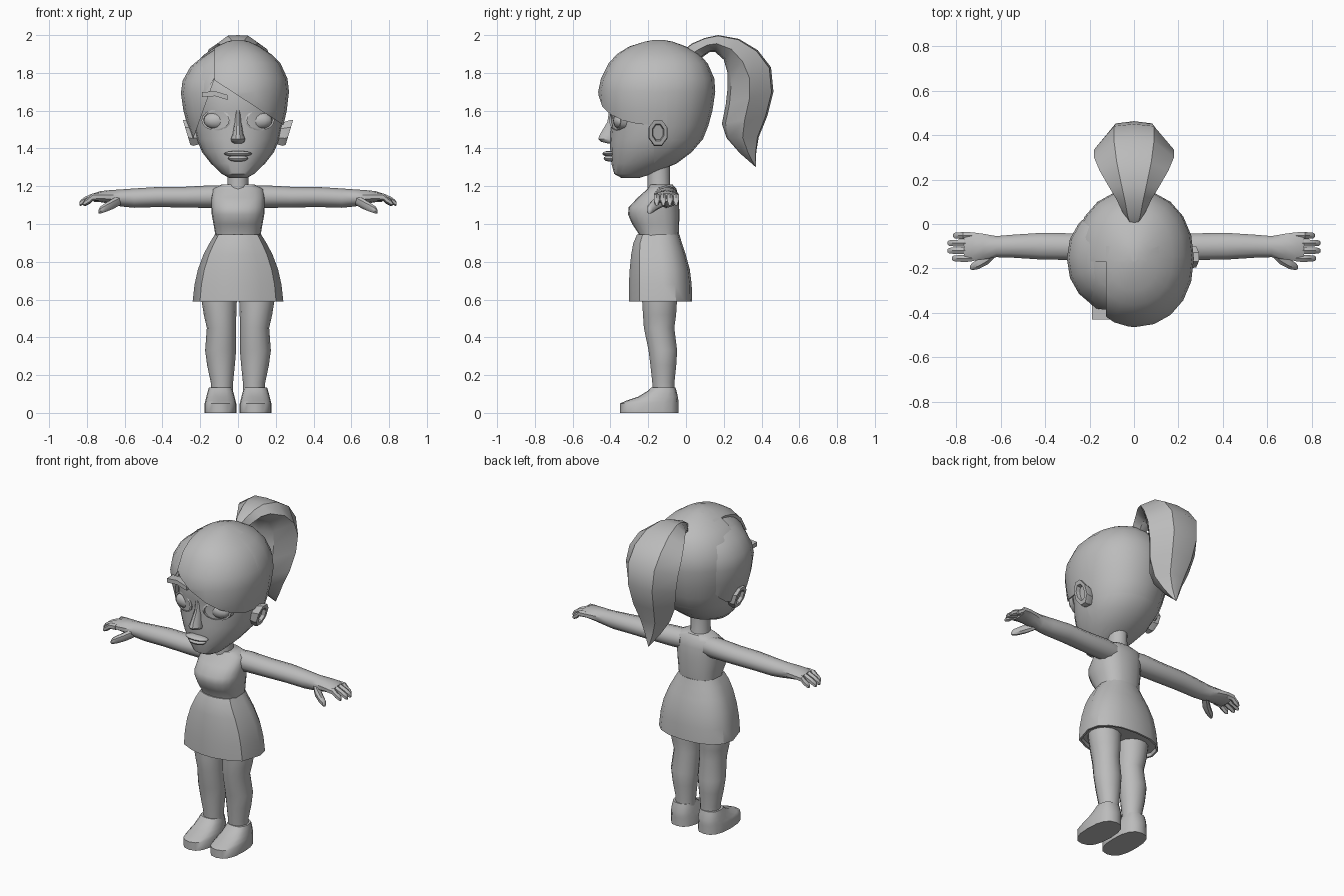
import bpy, bmesh, math
from mathutils import Vector

grey = bpy.data.materials.new("plain_grey")
grey.diffuse_color = (0.5, 0.5, 0.5, 1)


def finish(bm, name, angle=40):
    bmesh.ops.remove_doubles(bm, verts=bm.verts, dist=0.0005)
    bmesh.ops.recalc_face_normals(bm, faces=bm.faces)
    mesh = bpy.data.meshes.new(name)
    bm.to_mesh(mesh)
    bm.free()
    mesh.materials.append(grey)
    ob = bpy.data.objects.new(name, mesh)
    bpy.context.collection.objects.link(ob)
    bpy.ops.object.select_all(action='DESELECT')
    ob.select_set(True)
    bpy.context.view_layer.objects.active = ob
    bpy.ops.object.shade_smooth_by_angle(angle=math.radians(angle))
    return ob


def loft(rings):
    """Skin a list of equal-length rings and cap both ends."""
    bm = bmesh.new()
    vs = [[bm.verts.new(p) for p in r] for r in rings]
    n = len(vs[0])
    for a, b in zip(vs, vs[1:]):
        for i in range(n):
            j = (i + 1) % n
            bm.faces.new((a[i], a[j], b[j], b[i]))
    bm.faces.new(vs[0])
    bm.faces.new(vs[-1])
    return bm


def power(v, e):
    return math.copysign(abs(v) ** (2 / e), v)


def zring(z, w, yf, yb, xc=0, n=16, e=2.0):
    """Horizontal ring from half width, front y and back y."""
    out = []
    for i in range(n):
        a = math.tau * i / n
        out.append((xc + w * power(math.cos(a), e),
                    (yf + yb) / 2 + (yb - yf) / 2 * power(math.sin(a), e), z))
    return out


def xring(x, y, z, ry, rz, n=8, tilt=0):
    """Upright ring across the x axis."""
    return [(x + tilt * rz * math.sin(a), y + ry * math.cos(a), z + rz * math.sin(a))
            for a in (math.tau * (i + 0.5) / n for i in range(n))]


def stack(rows, **kw):
    return loft([zring(*r, **kw) for r in rows])


def ellipsoid(name, centre, size, segs=14):
    bm = bmesh.new()
    bmesh.ops.create_uvsphere(bm, u_segments=segs, v_segments=8, radius=1)
    for v in bm.verts:
        v.co = Vector([c + s * k for c, s, k in zip(centre, size, v.co)])
    return finish(bm, name)


def keep(bm, point, normal):
    """Cut the mesh, keep the side the normal points to, close the cut."""
    geom = bm.verts[:] + bm.edges[:] + bm.faces[:]
    cut = bmesh.ops.bisect_plane(bm, geom=geom, plane_co=point, plane_no=normal,
                                 clear_inner=True)
    edges = [g for g in cut["geom_cut"] if isinstance(g, bmesh.types.BMEdge)]
    bmesh.ops.contextual_create(bm, geom=edges)


# face
JAW = [(1.243, .045, -.34, -.25), (1.265, .085, -.38, -.18), (1.32, .143, -.395, -.05),
       (1.38, .19, -.40, .03), (1.45, .22, -.405, .09)]
finish(stack(JAW + [(1.52, .235, -.40, .11), (1.60, .247, -.405, .12), (1.70, .25, -.42, .12),
                    (1.80, .22, -.38, .10), (1.88, .15, -.30, .0)], n=20, e=2.15), "face")

# hair: back of head, swept fringe and side lock cut from one skull shape
SKULL = JAW + [(1.52, .24, -.44, .118), (1.60, .258, -.455, .14), (1.70, .27, -.465, .155),
               (1.77, .262, -.45, .15), (1.85, .225, -.41, .115), (1.90, .175, -.365, .07),
               (1.94, .115, -.30, .0), (1.965, .06, -.22, -.07), (1.975, .02, -.17, -.12)]

back = stack(SKULL, n=20, e=2.15)
keep(back, (0, -.17, 0), (0, 1, 0))
finish(back, "back_hair")

fringe = stack(SKULL, n=20, e=2.15)
keep(fringe, (0, 0, 1.68), (.65, 0, 1))
keep(fringe, (-.125, 0, 0), (1, 0, -.05 * 0))
keep(fringe, (0, -.1, 0), (0, -1, 0))
finish(fringe, "swept_fringe")

for name, sx, sy, sz, lean in (("side_lock", 1.12, .84, .93, 2.8),
                               ("parting_lock", 1.03, .89, .965, 1.6)):
    lock = stack(SKULL, n=20, e=2.15)
    for v in lock.verts:
        v.co = (v.co.x * sx, -.155 + (v.co.y + .155) * sy, 1.6 + (v.co.z - 1.6) * sz)
    keep(lock, (-.12, 0, 1.78), (-lean, 0, 1))
    keep(lock, (-.10, 0, 0), (-1, 0, 0))
    keep(lock, (0, 0, 1.50 if sx > 1.1 else 1.74), (0, -.35, 1))
    finish(lock, name)

# ponytail: outer y, outer z, inner y, inner z, half width
TAIL = [(.0, 1.93, .05, 1.86, .035), (.03, 1.955, .09, 1.885, .055), (.10, 1.985, .125, 1.91, .08),
        (.17, 2.0, .155, 1.91, .11), (.28, 1.98, .20, 1.87, .155), (.38, 1.92, .22, 1.80, .18),
        (.45, 1.83, .22, 1.72, .18), (.463, 1.70, .21, 1.63, .165), (.43, 1.57, .19, 1.53, .14),
        (.385, 1.46, .215, 1.455, .10), (.372, 1.38, .285, 1.375, .055), (.37, 1.30, .365, 1.305, .004)]
rings = []
for yo, zo, yi, zi, w in TAIL:
    o, i = Vector((0, yo, zo)), Vector((0, yi, zi))
    rings.append([o.lerp(i, t) + Vector((w * k, 0, 0)) for k, t in
                  ((0, 0), (.5, .04), (1, .5), (.45, .92), (0, 1), (-.45, .92), (-1, .5), (-.5, .04))])
finish(loft(rings), "ponytail", 32)

# nose and lips
finish(stack([(1.60, .016, -.408, -.36), (1.54, .018, -.418, -.36), (1.475, .028, -.458, -.36),
              (1.45, .038, -.467, -.36), (1.435, .034, -.452, -.36), (1.425, .02, -.41, -.36)],
             n=10), "nose")
ellipsoid("upper_lip", (0, -.405, 1.372), (.075, .038, .015))
ellipsoid("lower_lip", (0, -.40, 1.347), (.055, .036, .017))

# eyebrow on the open side of the forehead
for k, (x0, x1, z0, z1) in enumerate(((-.19, -.12, 1.685, 1.69), (-.12, -.055, 1.69, 1.67))):
    finish(loft([[(x, y, z + d) for y, d in ((-.43, -.013), (-.43, .013), (-.33, .013), (-.33, -.013))]
                 for x, z in ((x0, z0), (x1, z1))]), "eyebrow_%d" % (k + 1))

for side, s in (("left", 1), ("right", -1)):
    # eyes with lids
    ellipsoid(side + "_eye", (s * .115, -.345, 1.548), (.068, .042, .046))
    lid = []
    for i in range(16):
        a = math.tau * i / 16
        c, d = math.cos(a), math.sin(a)
        y = -.362 + .03 * c
        lid.append([(s * (.115 + .078 * k * c), y + off, 1.55 + .056 * k * d)
                    for k, off in ((1, .02), (1, -.012), (.86, -.014), (.86, .02))])
    finish(loft(lid + [lid[0]]), side + "_eyelids")

    # ear with recessed bowl
    finish(loft([xring(s * x, -.148, z, ry, rz, 8, s * .3) for x, z, ry, rz in
                 ((.20, 1.48, .04, .055), (.255, 1.482, .054, .074), (.272, 1.485, .052, .072),
                  (.272, 1.485, .033, .048), (.25, 1.485, .028, .042))]), side + "_ear", 30)

    # arm and palm
    finish(loft([xring(s * x, y, z, ry, rz, 10) for x, y, z, ry, rz in
                 ((.08, -.11, 1.145, .062, .058), (.14, -.105, 1.145, .064, .060),
                  (.28, -.102, 1.142, .063, .055), (.42, -.10, 1.143, .063, .053),
                  (.55, -.10, 1.137, .054, .051), (.62, -.102, 1.138, .050, .045),
                  (.68, -.102, 1.143, .061, .036), (.73, -.102, 1.145, .068, .029),
                  (.765, -.102, 1.14, .066, .022))]), side + "_arm")
    # fingers
    for k, (y, tip) in enumerate(((-.155, .82), (-.12, .84), (-.086, .84), (-.052, .815))):
        finish(loft([xring(s * x, y, z, .017 * r, .019 * r, 6) for x, z, r in
                     ((.73, 1.145, 1), (.77, 1.142, 1.05), (tip - .03, 1.125, 1),
                      (tip - .008, 1.112, .85), (tip, 1.106, .45))]), "%s_finger_%d" % (side, k + 1))
    # thumb
    finish(loft([xring(s * x, y, z, ry, rz, 8) for x, y, z, ry, rz in
                 ((.62, -.115, 1.13, .03, .03), (.66, -.155, 1.108, .03, .03),
                  (.70, -.18, 1.088, .025, .026), (.73, -.192, 1.073, .017, .02),
                  (.738, -.195, 1.066, .008, .01))]), side + "_thumb")

    # leg
    finish(stack([(z, w, yf, yb, s * xc) for z, w, yf, yb, xc in
                  ((.11, .058, -.175, -.06, .085), (.16, .059, -.18, -.06, .085),
                   (.25, .073, -.19, -.05, .09), (.33, .082, -.20, -.045, .092),
                   (.45, .077, -.225, -.06, .088), (.52, .086, -.23, -.05, .095),
                   (.60, .094, -.235, -.045, .10), (.66, .095, -.235, -.045, .10))],
                 n=14), side + "_leg")
    # shoe
    finish(stack([(z, w, yf, yb, s * .093) for z, w, yf, yb in
                  ((0, .084, -.35, -.04), (.05, .084, -.35, -.04), (.065, .08, -.315, -.04),
                   (.085, .075, -.255, -.043), (.115, .067, -.205, -.05),
                   (.135, .061, -.182, -.056))], n=16, e=2.5), side + "_shoe")

# neck and bodice
finish(stack([(1.15, .065, -.205, -.07), (1.20, .056, -.205, -.085), (1.33, .055, -.205, -.085)],
             n=12), "neck")
finish(stack([(.93, .12, -.25, -.04), (.95, .121, -.252, -.038), (1.0, .13, -.285, -.036),
              (1.05, .139, -.307, -.035), (1.09, .141, -.303, -.036), (1.14, .142, -.255, -.04),
              (1.185, .135, -.205, -.05), (1.208, .09, -.19, -.07)], n=20, e=2.5), "bodice")

# skirt: curved front panel, creased front corners, rounded back, hollow hem
def skirt_ring(z, w, yf, yb, inset=0):
    w, yf, yb = w - inset, yf + inset, yb - inset
    pts = [(w * .84 * k, yf + (.06 * k * k) * w / .24, z) for k in (-1, -.6, -.2, .2, .6, 1)]
    side = yf + .06 * w / .24
    mid = side + (yb - side) * .45
    for i in range(9):
        a = math.pi * i / 8
        pts.append((w * power(math.cos(a), 2.3), mid + (yb - mid) * power(math.sin(a), 2.3), z))
    return pts


finish(loft([skirt_ring(*r) for r in
             ((.945, .122, -.26, -.035), (.90, .15, -.28, -.022), (.84, .182, -.292, -.002),
              (.76, .212, -.30, .02), (.68, .23, -.305, .03), (.59, .24, -.305, .033),
              (.59, .24, -.305, .033, .012), (.61, .238, -.303, .031, .014))]), "skirt", 30)
